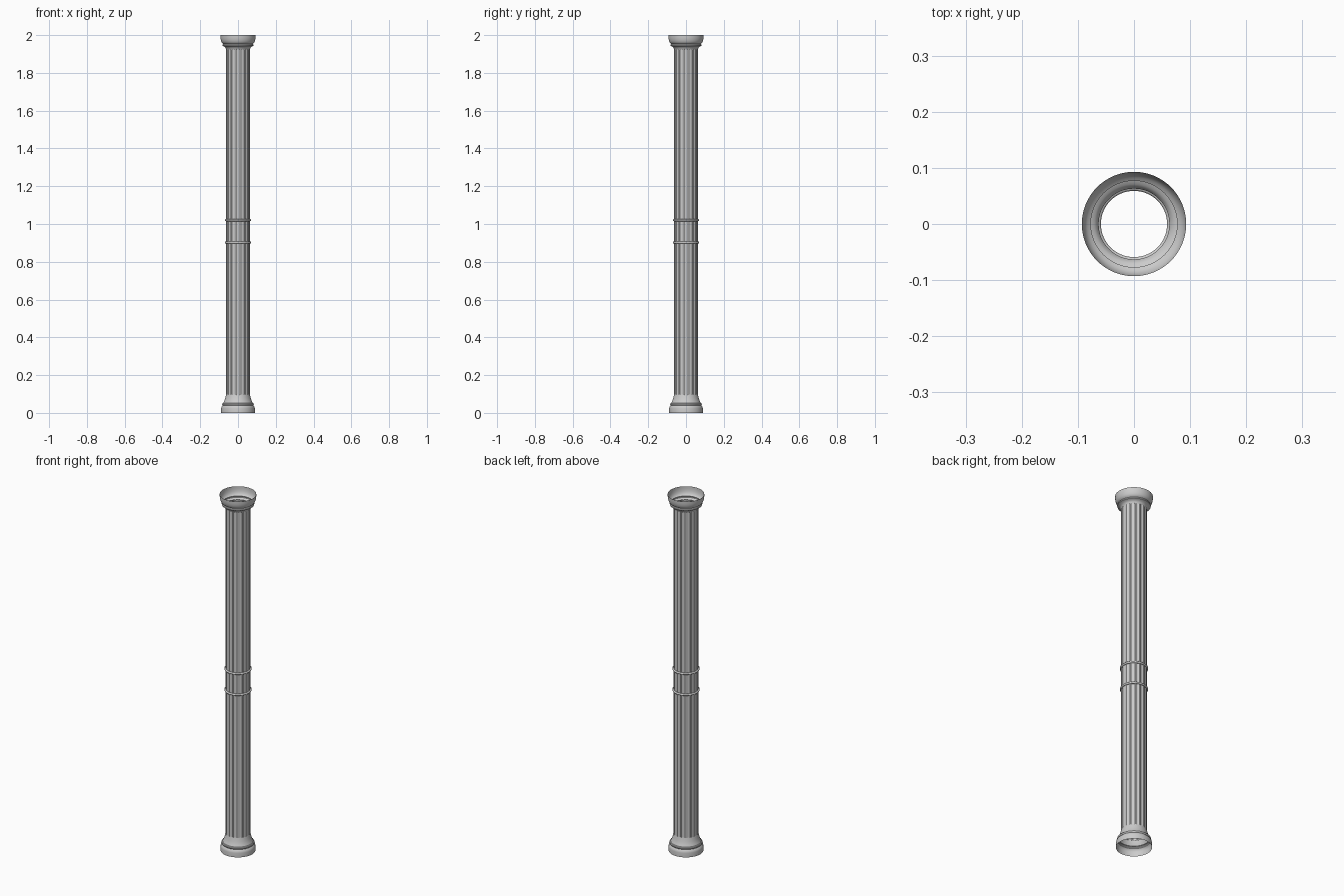
import bpy, bmesh, math

if "Cube" in bpy.data.objects:
    bpy.data.objects.remove(bpy.data.objects["Cube"])

SEG = 64


def finish(name, verts, faces):
    me = bpy.data.meshes.new(name)
    me.from_pydata(verts, [], faces)
    bm = bmesh.new()
    bm.from_mesh(me)
    bmesh.ops.recalc_face_normals(bm, faces=bm.faces)
    bm.to_mesh(me)
    bm.free()
    ob = bpy.data.objects.new(name, me)
    bpy.context.collection.objects.link(ob)
    bpy.ops.object.select_all(action='DESELECT')
    bpy.context.view_layer.objects.active = ob
    ob.select_set(True)
    bpy.ops.object.shade_smooth_by_angle(angle=math.radians(35))
    return ob


def loft(name, loops):
    # Open tube through a stack of equal-length loops
    n = len(loops[0])
    verts = [v for loop in loops for v in loop]
    faces = [(k * n + i, k * n + (i + 1) % n, (k + 1) * n + (i + 1) % n, (k + 1) * n + i)
             for k in range(len(loops) - 1) for i in range(n)]
    return finish(name, verts, faces)


def lathe(name, profile):
    return loft(name, [[(r * math.cos(2 * math.pi * i / SEG), r * math.sin(2 * math.pi * i / SEG), z)
                        for i in range(SEG)] for r, z in profile])


def fluted_loop(z, flutes=16, steps=8, r=0.0635, depth=0.0035):
    # Flat fillet between concave flutes
    pts = []
    for i in range(flutes * steps):
        t = (i % steps) / steps
        u = (t - 0.5) / 0.375
        rad = r - depth * math.sqrt(max(0.0, 1 - u * u))
        a = 2 * math.pi * (i + steps / 2) / (flutes * steps)
        pts.append((rad * math.cos(a), rad * math.sin(a), z))
    return pts


# Fluted hollow shaft
loft("shaft", [fluted_loop(z) for z in (0.075, 1.94)])

# Base: plinth drum, bead and cove, open underneath
lathe("base", [(0.089, 0.0), (0.089, 0.024), (0.087, 0.034), (0.081, 0.040),
               (0.083, 0.043), (0.084, 0.047), (0.082, 0.051), (0.078, 0.053),
               (0.073, 0.063), (0.068, 0.077), (0.065, 0.090), (0.063, 0.098)])

# Capital: neck, bead and open bowl
lathe("capital", [(0.063, 1.925), (0.066, 1.932), (0.071, 1.938), (0.078, 1.941),
                  (0.082, 1.943), (0.083, 1.947), (0.081, 1.951), (0.077, 1.953),
                  (0.083, 1.957), (0.088, 1.964), (0.091, 1.974), (0.093, 1.986),
                  (0.093, 2.0)])

# Two ring mouldings around the middle
for name, z in (("lower_ring", 0.902), ("upper_ring", 1.02)):
    bpy.ops.mesh.primitive_torus_add(major_radius=0.0645, minor_radius=0.0055,
                                     major_segments=SEG, minor_segments=12, location=(0, 0, z))
    ring = bpy.context.object
    ring.name = name
    bpy.ops.object.shade_smooth_by_angle(angle=math.radians(35))
